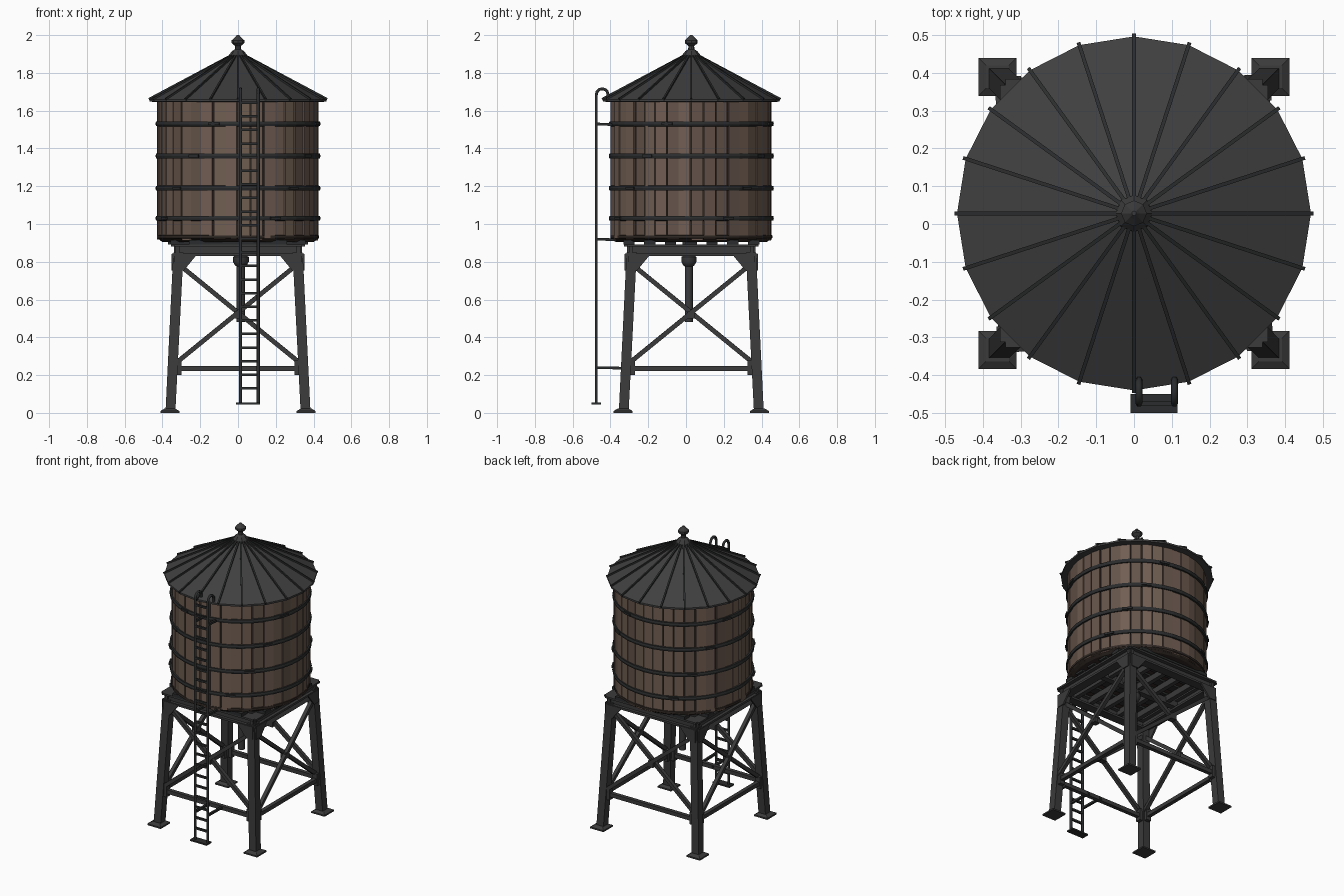
import bpy, bmesh, math, random
from mathutils import Vector, Matrix

random.seed(4)
if "Cube" in bpy.data.objects:
    bpy.data.objects.remove(bpy.data.objects["Cube"])

CY = 0.028  # tower axis sits slightly behind the origin, the ladder is in front


def material(name, rgb):
    m = bpy.data.materials.new(name)
    m.use_nodes = True
    m.diffuse_color = (*rgb, 1)
    bsdf = m.node_tree.nodes["Principled BSDF"]
    bsdf.inputs["Base Color"].default_value = (*rgb, 1)
    bsdf.inputs["Roughness"].default_value = 0.9
    return m


WOOD = material("brown wood", (0.165, 0.112, 0.085))
WOOD_DARK = material("weathered wood", (0.13, 0.088, 0.067))
GROOVE = material("dark groove", (0.03, 0.022, 0.018))
STEEL = material("dark steel", (0.043, 0.043, 0.044))
ROOF = material("roof metal", (0.05, 0.05, 0.051))
BLACK = material("blackened iron", (0.024, 0.025, 0.026))


def finish(bm, name, *mats, smooth=False):
    bmesh.ops.recalc_face_normals(bm, faces=bm.faces)
    me = bpy.data.meshes.new(name)
    bm.to_mesh(me)
    bm.free()
    for m in mats:
        me.materials.append(m)
    ob = bpy.data.objects.new(name, me)
    bpy.context.collection.objects.link(ob)
    if smooth:
        bpy.ops.object.select_all(action='DESELECT')
        ob.select_set(True)
        bpy.context.view_layer.objects.active = ob
        bpy.ops.object.shade_smooth_by_angle(angle=math.radians(40))
    return ob


def box(bm, center, size):
    mat = Matrix.Translation(center) @ Matrix.Diagonal((*size, 1))
    bmesh.ops.create_cube(bm, size=1, matrix=mat)


def beam(bm, a, b, w, d):
    """Rectangular bar from a to b."""
    a, b = Vector(a), Vector(b)
    rot = (b - a).to_track_quat('Z', 'Y').to_matrix().to_4x4()
    mat = Matrix.Translation((a + b) / 2) @ rot @ Matrix.Diagonal((w, d, (b - a).length, 1))
    bmesh.ops.create_cube(bm, size=1, matrix=mat)


def lathe(bm, profile, sides, x=0, y=CY):
    """Solid of revolution from (radius, height) pairs, capped at both ends."""
    rings = [[bm.verts.new((x + r * math.cos(math.tau * i / sides),
                            y + r * math.sin(math.tau * i / sides), z))
              for i in range(sides)] for r, z in profile]
    for lo, hi in zip(rings, rings[1:]):
        for i in range(sides):
            j = (i + 1) % sides
            bm.faces.new((lo[i], lo[j], hi[j], hi[i]))
    bm.faces.new(rings[0][::-1])
    bm.faces.new(rings[-1])


def hull(bm, points):
    """Convex solid around a few points."""
    bmesh.ops.convex_hull(bm, input=[bm.verts.new(p) for p in points])


# Tank core, seen between the staves and from below
bm = bmesh.new()
lathe(bm, [(0.415, 0.915), (0.415, 1.66)], 40)
finish(bm, "tank_core", GROOVE)

# Wooden staves with small gaps and uneven faces
STAVES = 40
bm = bmesh.new()
for i in range(STAVES):
    mid = math.tau * (i + 0.5 + random.uniform(-0.06, 0.06)) / STAVES
    half = math.pi / STAVES * random.uniform(0.89, 0.94)
    outer = 0.425 + random.uniform(-0.003, 0.004)
    bottom = 0.912 + random.uniform(0, 0.012)
    first = len(bm.faces)
    hull(bm, [(r * math.cos(mid + s * half), CY + r * math.sin(mid + s * half), z)
              for r in (0.40, outer) for s in (-1, 1) for z in (bottom, 1.66)])
    bm.faces.ensure_lookup_table()
    tone = 1 if random.random() < 0.25 else 0
    for f in bm.faces[first:]:
        f.material_index = tone
finish(bm, "tank_staves", WOOD, WOOD_DARK)

# Iron hoops, with a tightening lug on each
bm = bmesh.new()
for k, z in enumerate((1.03, 1.19, 1.36, 1.53)):
    lathe(bm, [(0.41, z - 0.014), (0.434, z - 0.012), (0.437, z), (0.434, z + 0.012), (0.41, z + 0.014)], 40)
    for t in range(4):
        a = math.tau * (t + 0.3 + 0.17 * k) / 4
        p = Vector((math.cos(a), math.sin(a), 0))
        q = Vector((-p.y, p.x, 0)) * 0.03
        c = p * 0.435 + Vector((0, CY, z))
        beam(bm, c - q, c + q, 0.014, 0.014)
finish(bm, "tank_hoops", BLACK)

# Lower sill of the tank
bm = bmesh.new()
lathe(bm, [(0.40, 0.905), (0.429, 0.925), (0.429, 0.94), (0.41, 0.943)], 40)
finish(bm, "tank_sill", GROOVE)

# Conical roof with standing seams
SIDES = 20
bm = bmesh.new()
lathe(bm, [(0.42, 1.645), (0.468, 1.648), (0.468, 1.66), (0.04, 1.888)], SIDES)
finish(bm, "roof", ROOF)
bm = bmesh.new()
for i in range(SIDES):
    a = math.tau * i / SIDES
    d = Vector((math.cos(a), math.sin(a), 0))
    beam(bm, d * 0.472 + Vector((0, CY, 1.66)), d * 0.04 + Vector((0, CY, 1.89)), 0.010, 0.014)
finish(bm, "roof_seams", BLACK)

# Finial
bm = bmesh.new()
lathe(bm, [(0.05, 1.875), (0.048, 1.895), (0.032, 1.915), (0.017, 1.925), (0.015, 1.942),
           (0.034, 1.958), (0.034, 1.972), (0.015, 1.99), (0.006, 2.0)], 8)
finish(bm, "roof_finial", STEEL)

# Legs with feet and top gussets
CORNERS = [(sx, sy) for sx in (-1, 1) for sy in (-1, 1)]


def on_leg(sx, sy, z):
    h = 0.358 - 0.05 * z
    return Vector((sx * h, CY + sy * h, z))


bm = bmesh.new()
for sx, sy in CORNERS:
    ends = [(on_leg(sx, sy, 0.01), 0.026), (on_leg(sx, sy, 0.85), 0.027)]
    hull(bm, [p + Vector((a * w, b * w, 0)) for p, w in ends for a in (-1, 1) for b in (-1, 1)])
    # splayed foot plate
    foot = on_leg(sx, sy, 0) + Vector((sx * 0.003, sy * 0.003, 0))
    hull(bm, [foot + Vector((a * w, b * w, z)) for w, z in ((0.05, 0), (0.05, 0.01), (0.03, 0.022))
              for a in (-1, 1) for b in (-1, 1)])
    # gussets along both faces of the corner, and clips at the lower tie
    top, low = on_leg(sx, sy, 0.84), on_leg(sx, sy, 0.235)
    for along, out in ((Vector((-sx, 0, 0)), Vector((0, sy, 0))), (Vector((0, -sy, 0)), Vector((sx, 0, 0)))):
        base = top + out * 0.025
        shape = [base - along * 0.02, base + along * 0.10, base + along * 0.03 - Vector((0, 0, 0.085)),
                 base - along * 0.02 - Vector((0, 0, 0.085))]
        hull(bm, [p + out * t for p in shape for t in (0, 0.012)])
        clip = low + along * 0.03
        beam(bm, clip - Vector((0, 0, 0.035)), clip + Vector((0, 0, 0.045)), 0.035, 0.035)
finish(bm, "legs", STEEL)

# Cross braces and lower ties on the four sides
bm = bmesh.new()
ring = [(-1, -1), (1, -1), (1, 1), (-1, 1)]
for i, c in enumerate(ring):
    n = ring[(i + 1) % 4]
    out = Vector((c[0] + n[0], c[1] + n[1], 0)) * 0.005
    beam(bm, on_leg(*c, 0.235), on_leg(*n, 0.235), 0.026, 0.026)
    beam(bm, on_leg(*c, 0.25) + out, on_leg(*n, 0.79) + out, 0.024, 0.024)
    beam(bm, on_leg(*c, 0.79) - out, on_leg(*n, 0.25) - out, 0.024, 0.024)
    mid = (on_leg(*c, 0.52) + on_leg(*n, 0.52)) / 2
    box(bm, mid, (0.04, 0.04, 0.04))
finish(bm, "braces", STEEL)

# Platform frame: I-beams around the edge, joists between, plate flange on top
bm = bmesh.new()
for s in (-1, 1):
    for z, w, h in ((0.837, 0.06, 0.014), (0.86, 0.02, 0.05), (0.886, 0.07, 0.012)):
        box(bm, (0, CY + s * 0.32, z), (0.68, w, h))
        box(bm, (s * 0.32, CY, z), (w, 0.68, h))
for k in range(-2, 3):
    box(bm, (k * 0.115, CY, 0.872), (0.03, 0.62, 0.04))
box(bm, (0, CY, 0.862), (0.62, 0.04, 0.04))
finish(bm, "platform_frame", STEEL)
bm = bmesh.new()
for k in range(-3, 4):
    length = 2 * math.sqrt(0.42 ** 2 - (k * 0.11) ** 2)
    box(bm, (0, CY + k * 0.11, 0.903), (min(length, 0.74), 0.06, 0.022))
finish(bm, "platform_bearers", BLACK)

# Outlet pipe under the tank
bm = bmesh.new()
lathe(bm, [(0.022, 0.48), (0.022, 0.775), (0.03, 0.78), (0.042, 0.80), (0.042, 0.825),
           (0.035, 0.83), (0.035, 0.91)], 10, 0.015, 0.015)
finish(bm, "outlet_pipe", STEEL, smooth=True)

# Ladder: rails hooked over the eaves, rungs, stand-off brackets and foot plate
LX, LY = 0.06, -0.475
RAILS = (LX - 0.047, LX + 0.047)
for side, x in zip(("right", "left"), RAILS):
    cu = bpy.data.curves.new("ladder_rail_" + side, 'CURVE')
    cu.dimensions = '3D'
    cu.bevel_depth = 0.009
    cu.bevel_resolution = 1
    cu.use_fill_caps = True
    cu.materials.append(BLACK)
    hook = [(LY + 0.031 - 0.031 * math.cos(t * math.pi / 6), 1.685 + 0.031 * math.sin(t * math.pi / 6))
            for t in range(7)]
    path = [(LY, 0.05)] + hook + [(LY + 0.064, 1.66)]
    sp = cu.splines.new('POLY')
    sp.points.add(len(path) - 1)
    for pt, (y, z) in zip(sp.points, path):
        pt.co = (x, y, z, 1)
    bpy.context.collection.objects.link(bpy.data.objects.new("ladder_rail_" + side, cu))

bm = bmesh.new()
for i in range(22):
    z = 0.13 + i * 0.072
    beam(bm, (RAILS[0], LY, z), (RAILS[1], LY, z), 0.013, 0.013)
for x in RAILS:
    for z, back in ((0.24, -0.30), (0.92, -0.36), (1.53, -0.39)):
        beam(bm, (x, LY, z), (x, back, z - 0.004), 0.014, 0.014)
box(bm, (LX - 0.007, LY, 0.05), (0.125, 0.05, 0.01))
finish(bm, "ladder_rungs", BLACK)
